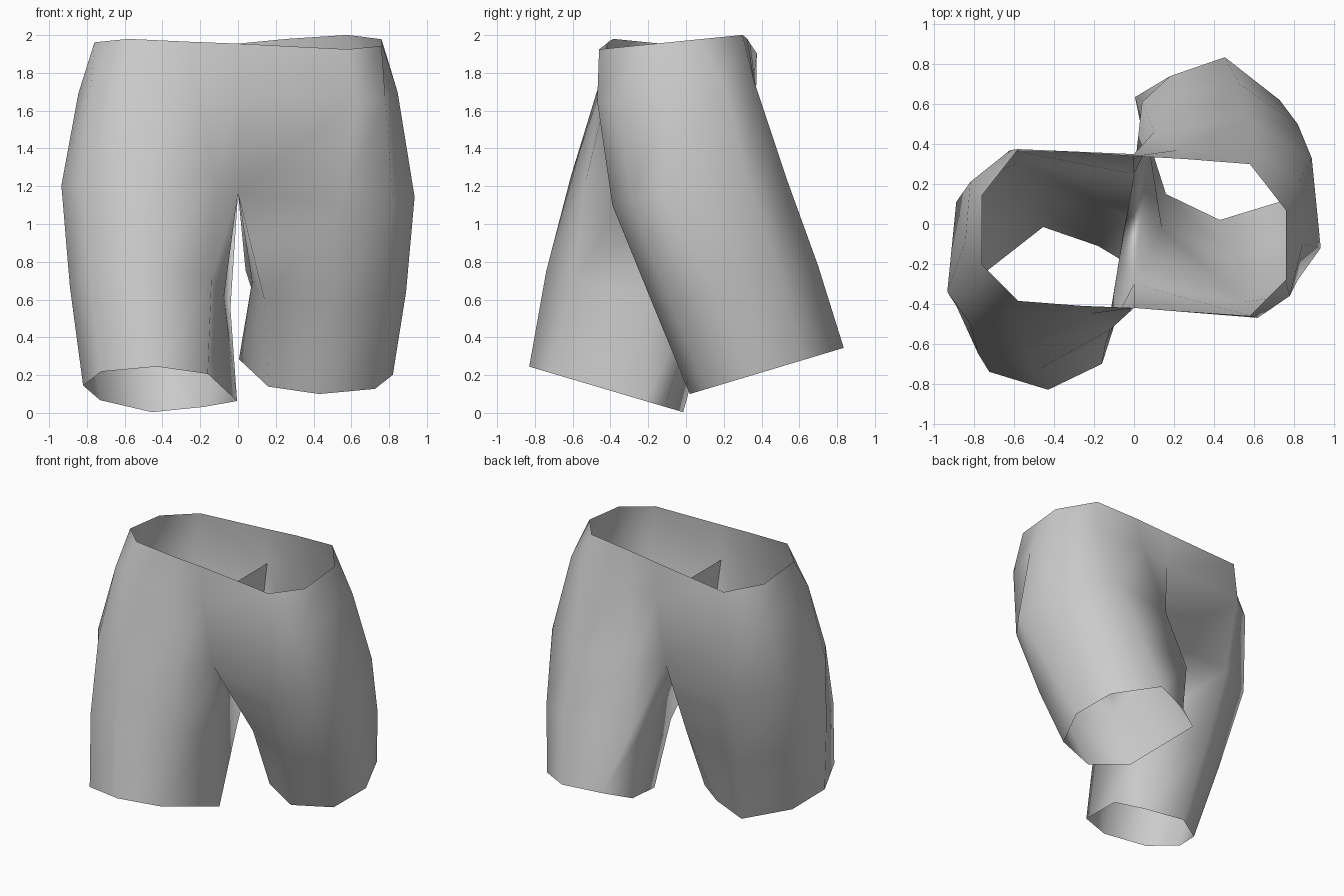
import bpy
import bmesh

cube = bpy.data.objects.get("Cube")
if cube:
    bpy.data.objects.remove(cube, do_unlink=True)

cloth = bpy.data.materials.new("grey cloth")
cloth.use_nodes = True
GREY = (0.6, 0.6, 0.6, 1)
cloth.diffuse_color = GREY
cloth.node_tree.nodes["Principled BSDF"].inputs["Base Color"].default_value = GREY

# Cross-sections: (distance from centre, distance behind the front),
# in order front, outer side, back, then inner side
WAIST = [(.58, 0), (.76, .18), (.76, .35), (.76, .53), (.58, .76)]
HIP = [(.62, 0), (.78, .11), (.845, .37), (.82, .67), (.62, .83)]
THIGH = [(.55, 0), (.82, .11), (.935, .27), (.89, .72), (.57, .92)]
KNEE = [(.5, 0), (.78, .09), (.89, .33), (.82, .67), (.53, .87),
        (.04, .78), (.075, .56), (.14, .15)]
HEM = [(.43, 0), (.725, .09), (.82, .34), (.73, .6), (.455, .815),
       (.18, .72), (.005, .615), (.16, .13)]
SECTIONS = [WAIST, HIP, THIGH, KNEE, HEM]

# Swing of each leg: front y, front z and slope of every section
BACK_SWING = [(-.46, 1.925, .1), (-.47, 1.65, .13), (-.39, 1.1, .16),
              (-.17, .56, .25), (.02, .1, .3)]
FRONT_SWING = [(-.385, 1.98, -.1), (-.46, 1.74, -.13), (-.61, 1.25, -.17),
               (-.74, .75, -.25), (-.83, .245, -.296)]

# Rounded inner edge of each leg beside the seam, from the waist down
BACK_EDGE = [(.26, .325, 1.98), (.22, .37, 1.72), (.1, .46, 1.23)]
FRONT_EDGE = [(-.26, -.41, 1.965), (-.22, -.45, 1.72), (-.12, -.53, 1.23)]

bm = bmesh.new()


def seam_row(z, back, front):
    return [bm.verts.new((0, y, z)) for y in (back, front)]


# Centre seam shared by both legs
SEAM = [(1.955, .34, -.42), (1.69, .35, -.42), (1.165, .25, -.30)]
seam = [seam_row(*row) for row in SEAM]


def add_face(verts, side):
    bm.faces.new(verts if side > 0 else verts[::-1])


def add_leg(side, swing, edge):
    rings = []
    for section, (y, z, slope) in zip(SECTIONS, swing):
        rings.append([bm.verts.new((side * x, y + s, z + slope * s))
                      for x, s in section])
    # Join the upper sections to the seam
    for ring, row, point in zip(rings, seam, edge):
        corner = [bm.verts.new(point)]
        ring += corner + row if side > 0 else row + corner
    for upper, lower in zip(rings, rings[1:]):
        for i in range(8):
            j = (i + 1) % 8
            # Leave the body open across the seam
            if lower[i].co.x or lower[j].co.x:
                add_face([lower[i], lower[j], upper[j], upper[i]], side)


add_leg(1, BACK_SWING, BACK_EDGE)
add_leg(-1, FRONT_SWING, FRONT_EDGE)

# Wall between the legs where the inner thighs touch
add_face(seam_row(*SEAM[1]) + seam_row(*SEAM[2])[::-1], 1)

for face in bm.faces:
    face.smooth = True
mesh = bpy.data.meshes.new("shorts")
bm.to_mesh(mesh)
bm.free()
mesh.materials.append(cloth)
shorts = bpy.data.objects.new("shorts", mesh)
bpy.context.collection.objects.link(shorts)
